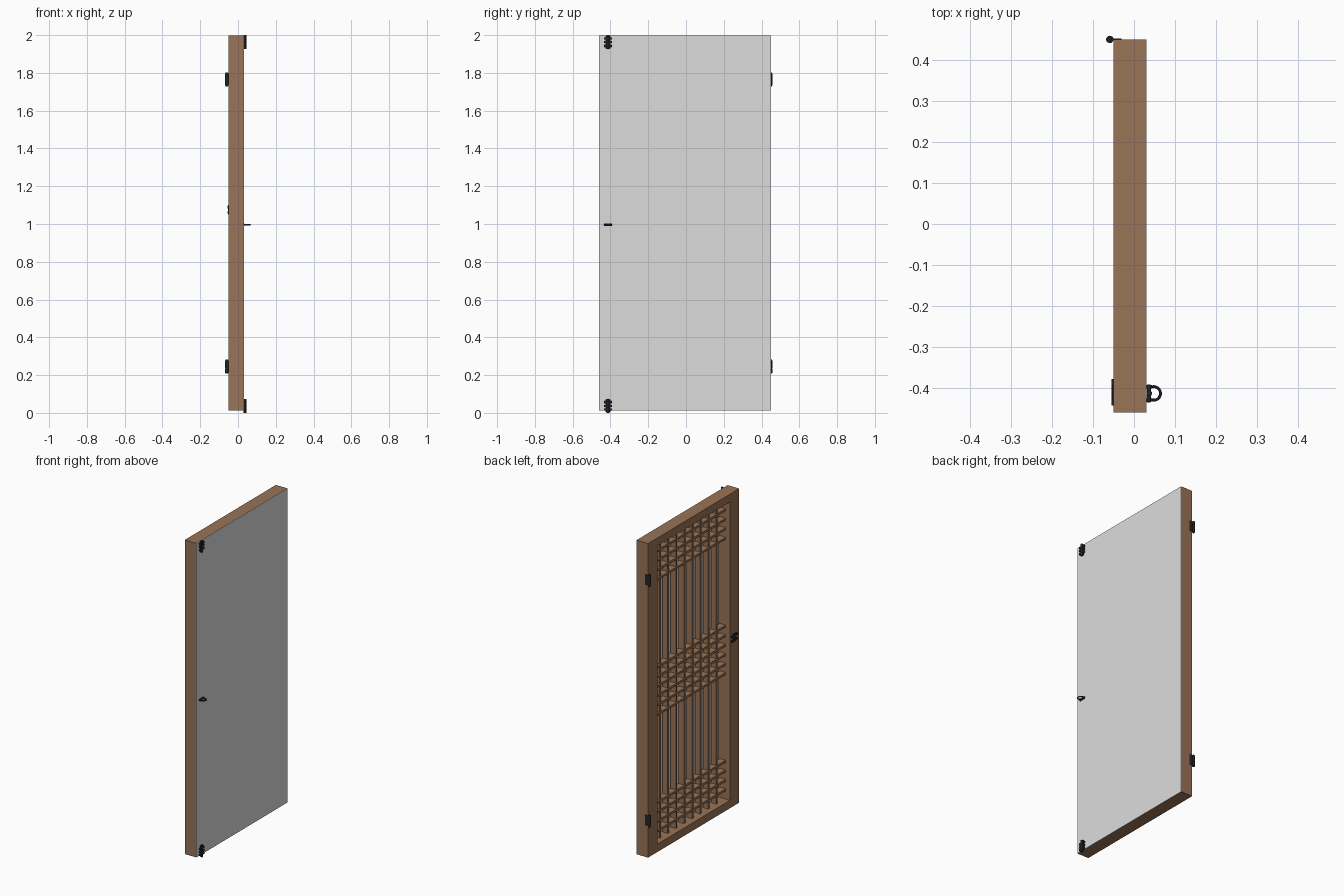
import bpy, math
from mathutils import Vector

if "Cube" in bpy.data.objects:
    bpy.data.objects.remove(bpy.data.objects["Cube"])


def mat(name, c):
    m = bpy.data.materials.new(name)
    m.diffuse_color = (*c, 1)
    m.use_nodes = True
    m.node_tree.nodes["Principled BSDF"].inputs["Base Color"].default_value = m.diffuse_color
    return m


WOOD = mat("brown wood", (0.32, 0.172, 0.094))
PAPER = mat("pale paper", (0.72, 0.72, 0.72))
IRON = mat("black iron", (0.018, 0.018, 0.021))


def box(name, x, y, z, m, bevel=0):
    """Box from (min, max) ranges."""
    bpy.ops.mesh.primitive_cube_add(size=1, location=[sum(r) / 2 for r in (x, y, z)])
    o = bpy.context.object
    o.name = name
    o.scale = [r[1] - r[0] for r in (x, y, z)]
    bpy.ops.object.transform_apply(location=False, rotation=False, scale=True)
    o.data.materials.append(m)
    if bevel:
        b = o.modifiers.new("bevel", 'BEVEL')
        b.width, b.segments = bevel, 2
    return o


def rod(name, a, b, r, m=IRON):
    """Smooth cylinder between two points."""
    a, b = Vector(a), Vector(b)
    bpy.ops.mesh.primitive_cylinder_add(vertices=20, radius=r, depth=(b - a).length, location=(a + b) / 2)
    o = bpy.context.object
    o.name = name
    o.rotation_euler = (b - a).to_track_quat('Z', 'Y').to_euler()
    o.data.materials.append(m)
    bpy.ops.object.shade_smooth_by_angle()
    return o


# Main dimensions
X0, X1 = -0.05, 0.029
Y0, Y1 = -0.46, 0.45
Z0, Z1 = 0.012, 1.997
SW, RW = 0.092, 0.05
MID = (Z0 + Z1) / 2

# Frame: stiles and rails
box("stile_latch_side", (X0, X1), (Y0, Y0 + SW), (Z0, Z1), WOOD)
box("stile_hinge_side", (X0, X1), (Y1 - SW, Y1), (Z0, Z1), WOOD)
box("rail_bottom", (X0, X1), (Y0 + SW, Y1 - SW), (Z0, Z0 + RW), WOOD)
box("rail_top", (X0, X1), (Y0 + SW, Y1 - SW), (Z1 - RW, Z1), WOOD)

# Paper sheet covering the whole back
box("paper_sheet", (X1, 0.031), (Y0, Y1), (Z0, Z1), PAPER)

# Lattice: eight uprights, three bands of cross bars
ya, yb = Y0 + SW, Y1 - SW
for i in range(1, 9):
    y = ya + (yb - ya) * i / 9
    box("lattice_upright", (-0.015, 0.022), (y - 0.007, y + 0.007), (Z0 + RW, Z1 - RW), WOOD)
for off in [0.03, 0.09, 0.15] + [0.705 + 0.06 * k for k in range(4)]:
    for s in (-1, 1):
        z = MID + s * off
        box("lattice_cross_bar", (-0.02, 0.022), (ya, yb), (z - 0.007, z + 0.007), WOOD)

# Hinge barrels with finials and leaf
for z in (0.245, 1.765):
    for k in (-1, 0, 1):
        rod("hinge_knuckle", (-0.059, 0.45, z + k * 0.022 - 0.0105), (-0.059, 0.45, z + k * 0.022 + 0.0105), 0.009)
    rod("hinge_pin", (-0.059, 0.45, z - 0.037), (-0.059, 0.45, z + 0.037), 0.006)
    box("hinge_leaf", (-0.058, -0.03), (0.449, 0.452), (z - 0.033, z + 0.033), IRON)

# Sliding bolts at top and bottom (dirn = pointing end)
YB = -0.413
for tip, d in ((2.0, 1), (0.0, -1)):
    def zr(a, b):
        return tuple(sorted((tip - d * a, tip - d * b)))
    box("bolt_plate", (0.031, 0.034), (YB - 0.012, YB + 0.012), zr(0.004, 0.072), IRON)
    for a, b in ((0.012, 0.024), (0.03, 0.042), (0.05, 0.062)):
        box("bolt_strap", (0.031, 0.041), (YB - 0.022, YB + 0.022), zr(a, b), IRON, 0.002)
    rod("bolt_rod", (0.037, YB, tip), (0.037, YB, tip - d * 0.074), 0.007)

# Ring pull on the paper side
box("pull_plate", (0.031, 0.034), (YB - 0.021, YB + 0.021), (0.99, 1.002), IRON)
for s in (-1, 1):
    box("pull_arm", (0.031, 0.046), sorted((YB + s * 0.012, YB + s * 0.02)), (0.991, 1.001), IRON, 0.002)
bpy.ops.mesh.primitive_torus_add(major_segments=40, minor_segments=12, major_radius=0.0165,
                                 minor_radius=0.0035, location=(0.048, YB, 0.996))
ring = bpy.context.object
ring.name = "pull_ring"
ring.data.materials.append(IRON)
bpy.ops.object.shade_smooth_by_angle()

# Small horizontal latch on the lattice side
ZL = 1.075
box("latch_plate", (-0.0525, -0.05), (-0.43, -0.392), (ZL - 0.026, ZL + 0.026), IRON)
for z in (-0.014, 0.014):
    box("latch_bar", (-0.055, -0.05), (-0.443, -0.378), (ZL + z - 0.006, ZL + z + 0.006), IRON, 0.001)
